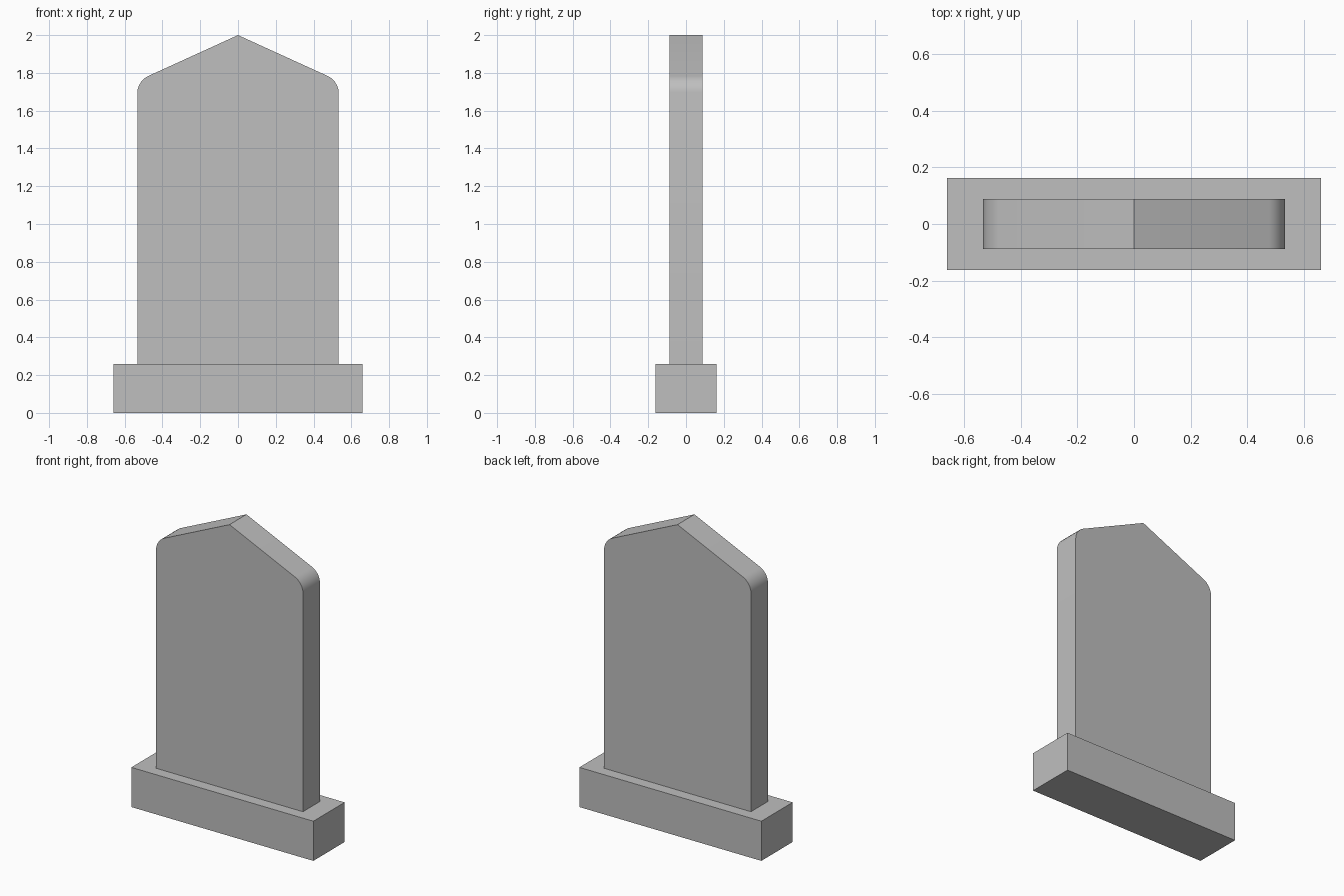
import bpy
import bmesh
import math

default = bpy.data.objects.get("Cube")
if default:
    bpy.data.objects.remove(default, do_unlink=True)

# Single stone colour
stone = bpy.data.materials.new("grey stone")
stone.use_nodes = True
colour = (0.52, 0.52, 0.52, 1)
stone.diffuse_color = colour
stone.node_tree.nodes["Principled BSDF"].inputs["Base Color"].default_value = colour


def extruded(name, profile, depth, rounded=None, radius=0.0):
    """Extrude an x-z profile along y, rounding the depth edges chosen by a rule."""
    bm = bmesh.new()
    half = depth / 2
    face = bm.faces.new([bm.verts.new((x, -half, z)) for x, z in profile])
    new = bmesh.ops.extrude_face_region(bm, geom=[face])["geom"]
    bmesh.ops.translate(bm, vec=(0, depth, 0),
                        verts=[g for g in new if isinstance(g, bmesh.types.BMVert)])
    if rounded:
        edges = [e for e in bm.edges if all(rounded(v.co) for v in e.verts)
                 and abs(e.verts[0].co.y - e.verts[1].co.y) > half]
        bmesh.ops.bevel(bm, geom=edges, offset=radius, offset_type='OFFSET',
                        segments=5, profile=0.5, affect='EDGES')
    bmesh.ops.recalc_face_normals(bm, faces=bm.faces[:])
    mesh = bpy.data.meshes.new(name)
    bm.to_mesh(mesh)
    bm.free()
    mesh.materials.append(stone)
    obj = bpy.data.objects.new(name, mesh)
    bpy.context.collection.objects.link(obj)
    return obj


# Plinth
w, h = 0.66, 0.26
extruded("plinth", [(-w, 0), (w, 0), (w, h), (-w, h)], 0.324)

# Upright slab with a gabled top and rounded shoulders
w, shoulder = 0.533, 1.757
slab = extruded("headstone_slab",
                [(-w, h), (w, h), (w, shoulder), (0, 2), (-w, shoulder)],
                0.176, lambda co: abs(co.z - shoulder) < 0.01, 0.06)
bpy.ops.object.select_all(action='DESELECT')
slab.select_set(True)
bpy.context.view_layer.objects.active = slab
bpy.ops.object.shade_smooth_by_angle(angle=math.radians(30))
